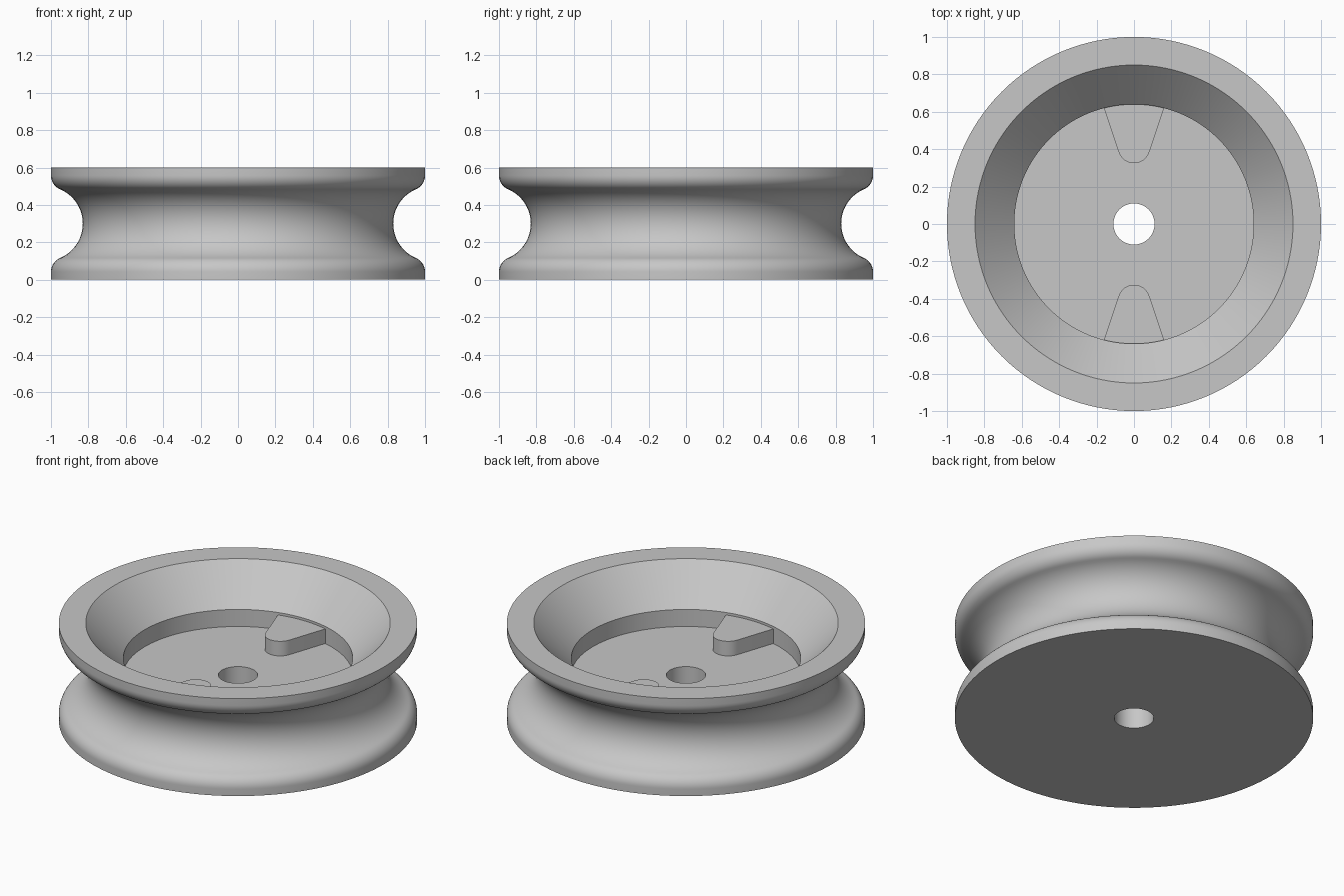
import bpy, bmesh
from math import sin, cos, pi, atan2, radians, sqrt

old = bpy.data.objects.get("Cube")
if old:
    bpy.data.objects.remove(old, do_unlink=True)

grey = bpy.data.materials.new("plain_grey")
grey.use_nodes = True
colour = (0.57, 0.57, 0.57, 1)
grey.diffuse_color = colour
grey.node_tree.nodes["Principled BSDF"].inputs["Base Color"].default_value = colour

HEIGHT, FLOOR, BLOCK_TOP = 0.6, 0.28, 0.37
POCKET_R, BORE_R = 0.64, 0.11


def arc(cx, cy, r, start, end, steps):
    """Points on a circular arc, angles in radians."""
    return [(cx + r * cos(start + (end - start) * i / steps),
             cy + r * sin(start + (end - start) * i / steps)) for i in range(steps + 1)]


def finish(bm, name):
    bmesh.ops.recalc_face_normals(bm, faces=bm.faces)
    mesh = bpy.data.meshes.new(name)
    bm.to_mesh(mesh)
    bm.free()
    obj = bpy.data.objects.new(name, mesh)
    bpy.context.collection.objects.link(obj)
    mesh.materials.append(grey)
    bpy.ops.object.select_all(action='DESELECT')
    obj.select_set(True)
    bpy.context.view_layer.objects.active = obj
    bpy.ops.object.shade_smooth_by_angle(angle=radians(30))
    return obj


# Wheel: rope groove blended into rounded rims, conical dish and flat pocket
groove_x, groove_r, lip_r = 1.03, 0.2, 0.08
lip_x = 1 - lip_r
lip_z = HEIGHT / 2 - sqrt((groove_r + lip_r) ** 2 - (groove_x - lip_x) ** 2)
tilt = atan2(HEIGHT / 2 - lip_z, groove_x - lip_x)
lower = arc(lip_x, lip_z, lip_r, 0, tilt, 10)
groove = arc(groove_x, HEIGHT / 2, groove_r, pi + tilt, pi - tilt, 32)
upper = [(r, HEIGHT - z) for r, z in reversed(lower)]
profile = [(BORE_R, 0), (1, 0)] + lower + groove[1:-1] + upper + [
    (1, HEIGHT), (0.85, HEIGHT), (POCKET_R, 0.385), (POCKET_R, FLOOR), (BORE_R, FLOOR)]

bm = bmesh.new()
ring = [bm.verts.new((r, 0, z)) for r, z in profile]
edges = [bm.edges.new((ring[i - 1], ring[i])) for i in range(len(ring))]
bmesh.ops.spin(bm, geom=ring + edges, cent=(0, 0, 0), axis=(0, 0, 1),
               angle=2 * pi, steps=128, use_merge=True)
bmesh.ops.remove_doubles(bm, verts=bm.verts, dist=1e-5)
finish(bm, "pulley_wheel")


# Drive lugs: round-nosed wedges standing on the pocket floor
def lug(name, side):
    lean = radians(18.8)
    spread = atan2(0.16, 0.615)
    outline = arc(0, 0.411, 0.086, pi + lean, 2 * pi - lean, 16)
    outline += arc(0, 0, POCKET_R + 0.003, pi / 2 - spread, pi / 2 + spread, 10)
    bm = bmesh.new()
    base = bm.faces.new([bm.verts.new((x * side, y * side, FLOOR - 0.005)) for x, y in outline])
    top = bmesh.ops.extrude_face_region(bm, geom=[base], use_keep_orig=True)["geom"]
    bmesh.ops.translate(bm, vec=(0, 0, BLOCK_TOP - FLOOR + 0.005),
                        verts=[v for v in top if isinstance(v, bmesh.types.BMVert)])
    finish(bm, name)


lug("back_lug", 1)
lug("front_lug", -1)
